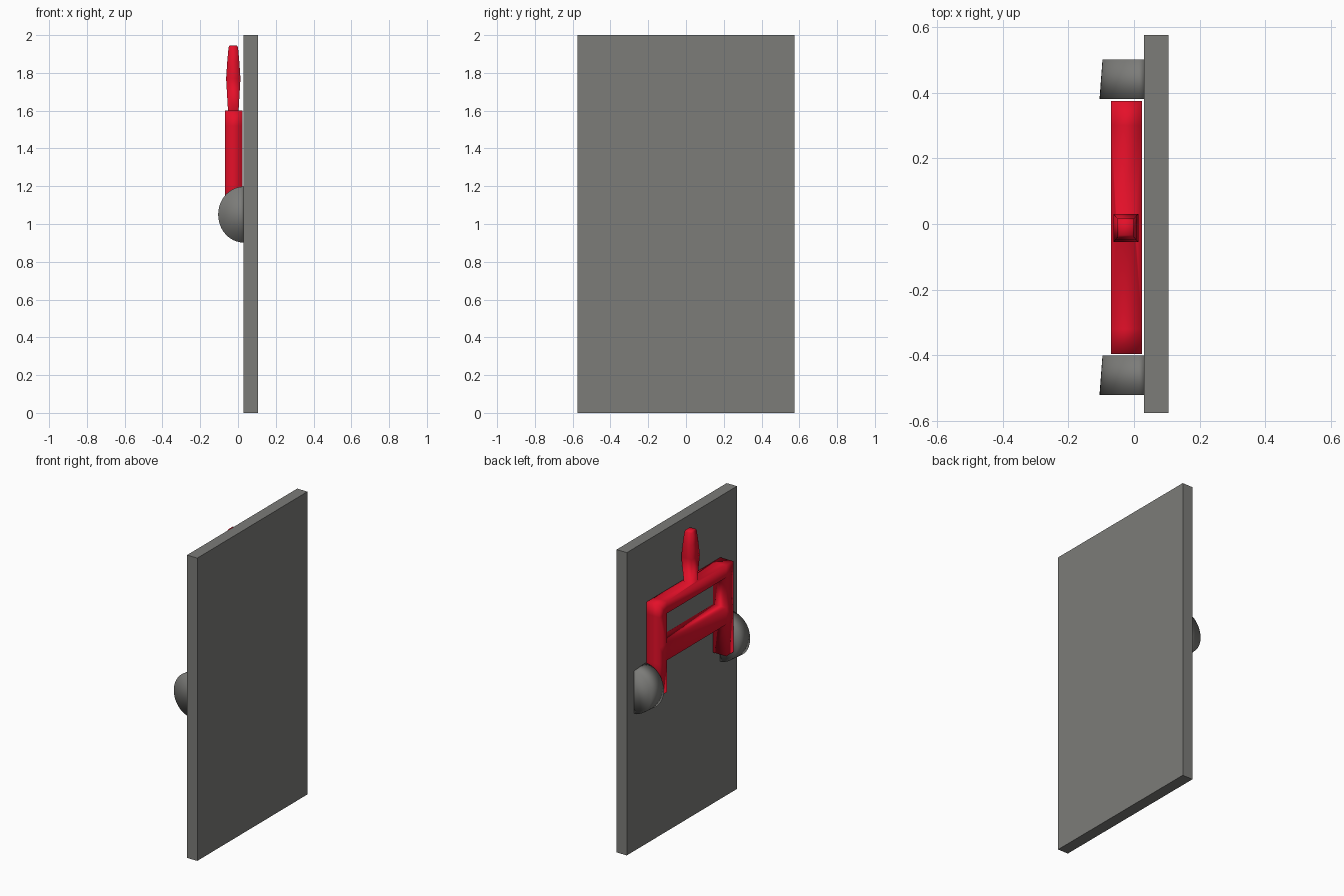
import bpy, bmesh, math
from mathutils import Vector

cube = bpy.data.objects.get("Cube")
if cube:
    bpy.data.objects.remove(cube, do_unlink=True)


def material(name, rgb):
    m = bpy.data.materials.new(name)
    m.use_nodes = True
    m.diffuse_color = (*rgb, 1)
    m.node_tree.nodes["Principled BSDF"].inputs["Base Color"].default_value = (*rgb, 1)
    return m


grey = material("warm grey", (0.2, 0.2, 0.19))
red = material("lever red", (0.78, 0.005, 0.022))


def add_object(name, bm, mat, smooth):
    bmesh.ops.recalc_face_normals(bm, faces=bm.faces)
    for f in bm.faces:
        f.smooth = smooth
    mesh = bpy.data.meshes.new(name)
    bm.to_mesh(mesh)
    bm.free()
    mesh.materials.append(mat)
    obj = bpy.data.objects.new(name, mesh)
    bpy.context.collection.objects.link(obj)
    return obj


# Back panel
PANEL_X = 0.03
bm = bmesh.new()
bmesh.ops.create_cube(bm, size=1)
for v in bm.verts:
    v.co = Vector((v.co.x * 0.075 + 0.0675, v.co.y * 1.15, v.co.z * 2 + 1))
add_object("back_panel", bm, grey, False)


# Half-round pivot mounts, slightly tapered towards +y
def pivot_mount(name, y0, y1, steps=24):
    bm = bmesh.new()
    rings = []
    for y, rx, rz in ((y0, 0.135, 0.148), (y1, 0.126, 0.14)):
        ring = []
        for i in range(steps + 1):
            a = math.pi * i / steps
            ring.append(bm.verts.new((PANEL_X - rx * math.sin(a), y, 1.05 + rz * math.cos(a))))
        rings.append(ring)
        bm.faces.new(ring)
    for i in range(steps):
        bm.faces.new((rings[0][i], rings[0][i + 1], rings[1][i + 1], rings[1][i]))
    bm.faces.new((rings[0][0], rings[0][-1], rings[1][-1], rings[1][0]))
    add_object(name, bm, grey, True)


pivot_mount("pivot_mount_rear", 0.38, 0.5)
pivot_mount("pivot_mount_front", -0.52, -0.4)

# Lever frame: two legs, a top bar and a crossbar, cut from a grid of cells
ys = (-0.395, -0.32, 0.3, 0.375)
zs = (1.0, 1.21, 1.32, 1.52, 1.6)
bm = bmesh.new()
grid = [[bm.verts.new((0.025, y, z)) for z in zs] for y in ys]
cells = []
for i in range(len(ys) - 1):
    for j in range(len(zs) - 1):
        if i == 1 and j in (0, 2):
            continue
        cells.append(bm.faces.new((grid[i][j], grid[i + 1][j], grid[i + 1][j + 1], grid[i][j + 1])))
bmesh.ops.delete(bm, geom=[v for v in bm.verts if not v.link_faces], context='VERTS')
ext = bmesh.ops.extrude_face_region(bm, geom=cells, use_keep_orig=True)
for v in ext["geom"]:
    if isinstance(v, bmesh.types.BMVert):
        v.co.x = -0.07
bmesh.ops.recalc_face_normals(bm, faces=bm.faces)

# Handle: grown from the middle of the top bar as a swelling square grip
top = next(f for f in bm.faces
           if f.normal.z > 0.9 and f.calc_center_median().z > 1.59
           and abs(f.calc_center_median().y) < 0.1)
bmesh.ops.inset_individual(bm, faces=[top], thickness=0.01)


def shape_section(face, half_x, half_y, z):
    c = face.calc_center_median()
    for v in face.verts:
        v.co = Vector((-0.025 + math.copysign(half_x, v.co.x - c.x),
                       -0.012 + math.copysign(half_y, v.co.y - c.y), z))


shape_section(top, 0.028, 0.03, 1.6)
for half_x, half_y, z in ((0.038, 0.043, 1.77), (0.032, 0.036, 1.86),
                          (0.025, 0.028, 1.935), (0.02, 0.022, 1.945)):
    top = bmesh.ops.extrude_discrete_faces(bm, faces=[top])["faces"][0]
    shape_section(top, half_x, half_y, z)
bmesh.ops.remove_doubles(bm, verts=bm.verts, dist=0.0001)
add_object("lever_with_handle", bm, red, True)
